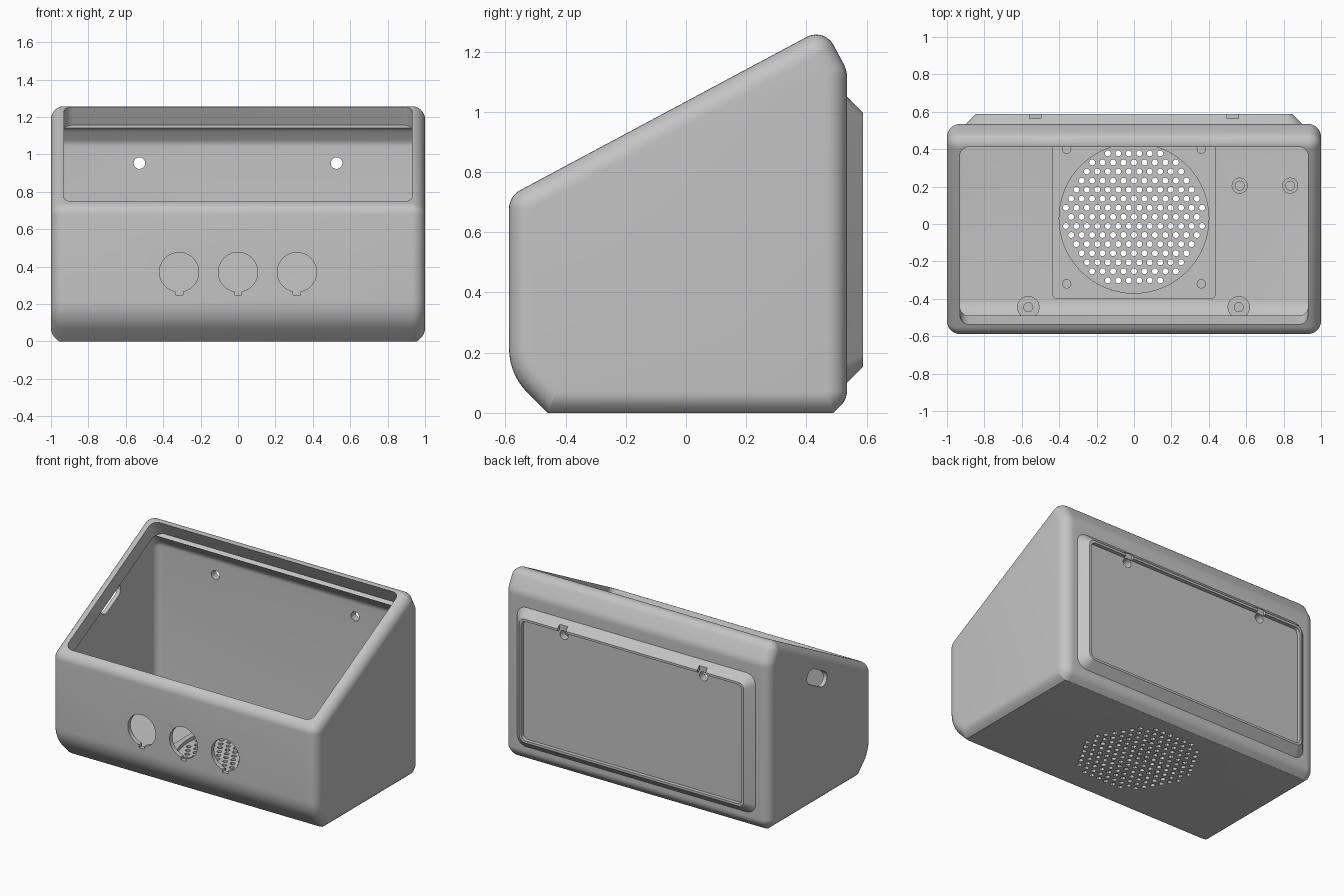
import bpy, bmesh, math
from mathutils import Vector, Matrix

if "Cube" in bpy.data.objects:
    bpy.data.objects.remove(bpy.data.objects["Cube"])

grey = bpy.data.materials.new("light grey plastic")
grey.diffuse_color = (0.55, 0.55, 0.55, 1)
grey.use_nodes = True
grey.node_tree.nodes["Principled BSDF"].inputs["Base Color"].default_value = grey.diffuse_color
N = 7  # segments per rounded corner


def make_object(name, bm):
    bmesh.ops.recalc_face_normals(bm, faces=bm.faces)
    mesh = bpy.data.meshes.new(name)
    bm.to_mesh(mesh)
    bm.free()
    mesh.materials.append(grey)
    ob = bpy.data.objects.new(name, mesh)
    bpy.context.collection.objects.link(ob)
    return ob


def rounded(poly, radii, insets):
    """Counter-clockwise convex outline, moved inward per edge and filleted."""
    pts = [Vector(p) for p in poly]
    k = len(pts)
    normals, dists = [], []
    for i in range(k):
        e = (pts[(i + 1) % k] - pts[i]).normalized()
        n = Vector((e.y, -e.x))
        normals.append(n)
        dists.append(n.dot(pts[i]) - insets[i])
    out = []
    for i in range(k):
        a, b = normals[i - 1], normals[i]
        det = a.x * b.y - a.y * b.x
        v = Vector(((dists[i - 1] * b.y - dists[i] * a.y) / det,
                    (a.x * dists[i] - b.x * dists[i - 1]) / det))
        r = max(radii[i] - max(insets), 0.002)
        c = v - (a + b) * r / (1 + a.dot(b))
        start, turn = math.atan2(a.y, a.x), math.acos(max(-1, min(1, a.dot(b))))
        for j in range(N + 1):
            t = start + turn * j / N
            out.append(c + r * Vector((math.cos(t), math.sin(t))))
    return out


def loft(name, rings):
    bm = bmesh.new()
    vs = [[bm.verts.new(p) for p in ring] for ring in rings]
    for a, b in zip(vs, vs[1:]):
        for i in range(len(a)):
            j = (i + 1) % len(a)
            bm.faces.new((a[i], a[j], b[j], b[i]))
    bm.faces.new(vs[0])
    bm.faces.new(vs[-1])
    return make_object(name, bm)


def pillow(name, poly, radii, half, R, chamfer_base):
    """Side profile extruded along x with rounded side edges."""
    layers = []
    for s in range(N + 2):
        u = math.pi / 2 * s / (N + 1)
        t, d = R * (1 - math.cos(u)), R * (1 - math.sin(u))
        base = max(0, 0.586 * R - t) if chamfer_base and t > 0.293 * R else d
        layers.append((half - t, rounded(poly, radii, [base] + [d] * (len(poly) - 1))))
    rings = [[(-x, p.x, p.y) for p in ps] for x, ps in layers]
    rings += [[(x, p.x, p.y) for p in ps] for x, ps in reversed(layers)]
    return loft(name, rings)


def rect(w, z0, z1, r):
    return rounded([(-w, z0), (w, z0), (w, z1), (-w, z1)], [r] * 4, [0] * 4)


def cylinders(name, centres, r, lo, hi, axis="Z", seg=32):
    bm = bmesh.new()
    for a, b in centres:
        mid = (lo + hi) / 2
        if axis == "Z":
            m = Matrix.Translation((a, b, mid))
        else:
            m = Matrix.Translation((a, mid, b)) @ Matrix.Rotation(math.pi / 2, 4, "X")
        bmesh.ops.create_cone(bm, cap_ends=True, segments=seg, radius1=r, radius2=r,
                              depth=hi - lo, matrix=m)
    return make_object(name, bm)


def boxes(name, items):
    bm = bmesh.new()
    for (x0, x1), (y0, y1), (z0, z1) in items:
        m = Matrix.Translation(((x0 + x1) / 2, (y0 + y1) / 2, (z0 + z1) / 2))
        bmesh.ops.create_cube(bm, size=1, matrix=m @ Matrix.Diagonal((x1 - x0, y1 - y0, z1 - z0, 1)))
    return make_object(name, bm)


def combine(target, tool, op):
    mod = target.modifiers.new("combine", "BOOLEAN")
    mod.operation, mod.object, mod.solver = op, tool, "EXACT"
    dg = bpy.context.evaluated_depsgraph_get()
    mesh = bpy.data.meshes.new_from_object(target.evaluated_get(dg))
    target.modifiers.clear()
    target.data = mesh
    bpy.data.objects.remove(tool)


# Outer shell with sloped top
outer = [(-0.46, 0), (0.49, 0), (0.535, 0.045), (0.535, 1.138),
         (0.459, 1.280), (-0.588, 0.720), (-0.588, 0.128)]
shell = pillow("enclosure_shell", outer, [0.003, 0.003, 0.07, 0.1, 0.065, 0.07, 0.21],
               1.0, 0.07, True)

# Hollow interior with thin walls
inner = [(-0.4476, 0.03), (0.51, 0.03), (0.51, 1.06), (0.44, 1.159),
         (-0.557, 0.623), (-0.557, 0.139)]
combine(shell, pillow("cavity", inner, [0.1, 0.06, 0.06, 0.052, 0.06, 0.18],
                      0.972, 0.05, False), "DIFFERENCE")

# Opening cut square to the slope, leaving a thick rim
lower, upper = Vector((0, -0.537, 0.747)), Vector((0, 0.412, 1.255))
along = (upper - lower).normalized()
inward = Vector((0, along.z, -along.y))
mouth = rect(0.93, 0, (upper - lower).length, 0.05)
combine(shell, loft("opening", [[lower + Vector((p.x, 0, 0)) + along * p.y + inward * d
                                 for p in mouth] for d in (-0.15, 0.112)]), "DIFFERENCE")

# Raised rear frame with a shallow recessed panel
frame = [(0.515, rect(0.90, 0.10, 1.05, 0.07)), (0.535, rect(0.90, 0.10, 1.05, 0.07)),
         (0.588, rect(0.847, 0.153, 0.997, 0.04))]
combine(shell, loft("rear_frame", [[(p.x, y, p.y) for p in ps] for y, ps in frame]), "UNION")
panel = rect(0.832, 0.168, 0.982, 0.035)
combine(shell, loft("rear_recess", [[(p.x, y, p.y) for p in panel] for y in (0.562, 0.7)]),
        "DIFFERENCE")

# Speaker mount on the floor, with locating pegs and screw posts
plate = rect(0.435, -0.40, 0.47, 0.02)
combine(shell, loft("speaker_plate", [[(p.x, p.y, z) for p in plate] for z in (0.02, 0.05)]),
        "UNION")
combine(shell, cylinders("speaker_pocket", [(0, 0.03)], 0.4, 0.026, 0.2, seg=64), "DIFFERENCE")
pegs = [(sx * 0.36, y) for sx in (-1, 1) for y in (-0.32, 0.40)]
combine(shell, cylinders("pegs", pegs, 0.025, 0.03, 0.08, seg=16), "UNION")
rear_posts = [(0.565, 0.205), (0.835, 0.205)]
front_posts = [(-0.565, -0.445), (0.56, -0.445)]
combine(shell, cylinders("rear_posts", rear_posts, 0.043, 0.02, 0.1, seg=24), "UNION")
combine(shell, cylinders("front_post_feet", front_posts, 0.04, 0.032, 0.08, seg=24), "UNION")
combine(shell, cylinders("front_posts", front_posts, 0.06, 0.058, 0.1, seg=24), "UNION")
combine(shell, cylinders("post_holes", rear_posts + front_posts, 0.024, 0.06, 0.3, seg=16),
        "DIFFERENCE")

# Speaker grille: hexagonal grid of holes inside a circle
step = 0.056
grille = []
for row in range(-7, 8):
    for col in range(-8, 9):
        x = (col + (0.5 if row % 2 else 0)) * step
        y = row * step * 0.866
        if math.hypot(x, y) < 0.377:
            grille.append((x, y + 0.038))
combine(shell, cylinders("grille_holes", grille, 0.016, -0.1, 0.15, seg=12), "DIFFERENCE")

# Front control holes with key notches
knobs = (-0.315, 0, 0.315)
combine(shell, cylinders("control_holes", [(x, 0.37) for x in knobs], 0.105, -0.7, -0.45,
                         axis="Y", seg=48), "DIFFERENCE")
combine(shell, boxes("key_notches", [((x - 0.02, x + 0.02), (-0.7, -0.45), (0.247, 0.32))
                                     for x in knobs]), "DIFFERENCE")

# Hanging holes in the rear wall, with notches up through the frame rim
hangers = (-0.527, 0.527)
combine(shell, cylinders("hanging_holes", [(x, 0.953) for x in hangers], 0.031, 0.4, 0.7,
                         axis="Y", seg=24), "DIFFERENCE")
combine(shell, boxes("rim_notches", [((x - 0.031, x + 0.031), (0.565, 0.7), (0.953, 1.03))
                                     for x in hangers]), "DIFFERENCE")

# Cable slot in the left wall, parallel to the slope
slot = [Matrix.Rotation(math.radians(28), 2) @ p for p in rect(0.115, -0.05, 0.05, 0.048)]
combine(shell, loft("cable_slot", [[(x, p.x + 0.015, p.y + 0.86) for p in slot]
                                   for x in (-1.1, -0.85)]), "DIFFERENCE")

# Smooth shading with sharp edges kept
bpy.context.view_layer.objects.active = shell
shell.select_set(True)
bpy.ops.object.shade_smooth_by_angle(angle=math.radians(30))
